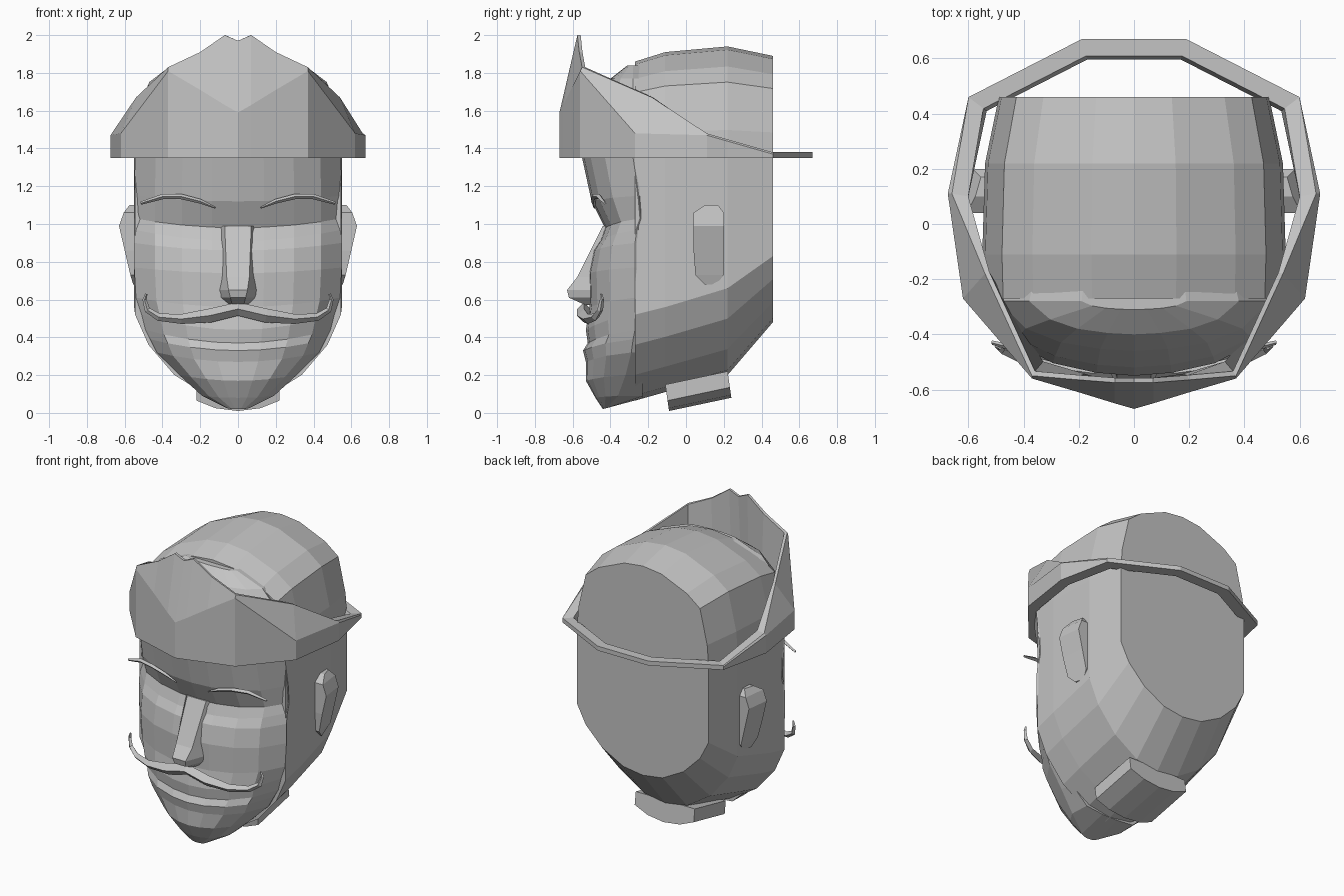
import bpy, bmesh
from mathutils import Vector

default_cube = bpy.data.objects.get("Cube")
if default_cube:
    bpy.data.objects.remove(default_cube, do_unlink=True)

grey = bpy.data.materials.new("plain_grey")
grey.use_nodes = True
colour = (0.55, 0.55, 0.55, 1)
grey.diffuse_color = colour
grey.node_tree.nodes["Principled BSDF"].inputs["Base Color"].default_value = colour


def loft(name, rings, loop=False):
    """Bridge closed rings of points, with end caps or joined end to end."""
    bm = bmesh.new()
    rows = [[bm.verts.new(point) for point in ring] for ring in rings]
    following = rows[1:] + rows[:1] if loop else rows[1:]
    for low, high in zip(rows, following):
        count = len(low)
        for i in range(count):
            j = (i + 1) % count
            bm.faces.new((low[i], low[j], high[j], high[i]))
    if not loop:
        bm.faces.new(rows[0])
        bm.faces.new(rows[-1])
    bmesh.ops.recalc_face_normals(bm, faces=bm.faces)
    mesh = bpy.data.meshes.new(name)
    bm.to_mesh(mesh)
    bm.free()
    mesh.materials.append(grey)
    part = bpy.data.objects.new(name, mesh)
    bpy.context.collection.objects.link(part)


def mirrored(half):
    """Complete a half ring whose first and last points lie on x = 0."""
    return half + [Vector((-p[0], p[1], p[2])) for p in reversed(half[1:-1])]


def mix(a, b, t):
    return a + (b - a) * t


# Cranium: sections from front to back, arched on top and rounded underneath
HAT_LINE = 1.35
under_curve = ((0, 0), (.3, .06), (.62, .3), (.87, .65), (1, 1))
dome_curve = ((1, 0), (.98, .25), (.87, .68), (.67, .82), (.28, .97), (0, 1))


def cranium_section(y, bottom, jaw, top, wide):
    half = [Vector((wide * u, y, mix(bottom, jaw, v))) for u, v in under_curve]
    half += [Vector((wide * u, y, mix(HAT_LINE, top, v))) for u, v in dome_curve]
    return mirrored(half)


loft("cranium", [cranium_section(*row) for row in (
    (-.27, .065, .52, 1.86, .545),
    (-.11, .11, .56, 1.91, .55),
    (.22, .2, .66, 1.94, .54),
    (.46, .48, .83, 1.89, .49),
)])

# Face: height, front depth, temple depth, half width, rise towards the sides
face_rows = [
    (.02, -.44, -.42, .06, 0),
    (.08, -.48, -.36, .19, .01),
    (.17, -.53, -.32, .31, .03),
    (.27, -.53, -.29, .43, .05),
    (.33, -.545, -.28, .465, .06),
    (.37, -.52, -.27, .49, .07),
    (.44, -.53, -.27, .51, .08),
    (.56, -.51, -.27, .54, .05),
    (.74, -.515, -.27, .55, .03),
    (.86, -.49, -.27, .55, .04),
    (.91, -.455, -.26, .55, .06),
    (.98, -.43, -.24, .55, .05),
    (1.12, -.5, -.25, .55, .03),
    (HAT_LINE, -.55, -.28, .545, 0),
    (1.5, -.52, -.28, .53, 0),
    (1.65, -.46, -.28, .49, 0),
    (1.77, -.4, -.28, .38, 0),
    (1.84, -.31, -.28, .19, 0),
]


def face_ring(z, front, temple, wide, rise):
    half = [Vector((0, front, z))]
    for across, depth in ((.25, .04), (.54, .17), (.8, .45), (1, 1)):
        half.append(Vector((wide * across, mix(front, temple, depth), z)))
    half += [Vector((wide * .97, -.23, z)), Vector((0, -.23, z))]
    for point in half:
        # Smile and cheeks lift sideways; nothing hangs below the sloping jaw
        point.z += rise * (point.x / wide) ** 2
        point.z = max(point.z, .02 + (point.y + .44) * .27)
    return mirrored(half)


loft("face", [face_ring(*row) for row in face_rows])

# Nose: height, ridge depth, ridge half width, base half width
nose_rings = []
for z, ridge, top, base in ((.99, -.44, .07, .09), (.72, -.575, .06, .115),
                            (.65, -.63, .05, .13), (.61, -.62, .04, .125), (.57, -.53, .03, .09)):
    nose_rings.append([(-base, -.42, z), (-top, ridge, z), (top, ridge, z), (base, -.42, z)])
loft("nose", nose_rings)

# Neck stub: a slab curved across its bottom, leaning with the underside
neck_outline = ((-.22, .055), (-.12, .015), (0, 0), (.12, .015), (.22, .055),
                (.22, .14), (-.22, .14))
loft("neck", [[(x, y - up * .14, z + up) for x, up in neck_outline]
              for y, z in ((-.09, .01), (.24, .08))])

# Ears: outline rows of height, front edge, back edge and outward reach
for side, label in ((1, "left"), (-1, "right")):
    ear_rings = []
    for z, near, far, reach in ((.68, .1, .16, .555), (.73, .05, .2, .57), (.86, .04, .2, .6),
                                (.99, .04, .2, .63), (1.06, .04, .2, .605), (1.1, .1, .17, .575)):
        ear_rings.append([(side * .5, near, z), (side * reach, near, z),
                          (side * (reach - .02), far, z), (side * .5, far, z)])
    loft(label + "_ear", ear_rings)

# Hat band: outer corner x, y, crease height, then the top edge x, y, z
hat_half = [
    (0, -.67, 1.59, 0, -.575, 1.97),
    (.07, -.65, 1.63, .07, -.575, 2),
    (.2, -.61, 1.71, .2, -.565, 1.91),
    (.37, -.56, 1.81, .37, -.55, 1.83),
    (.62, -.27, 1.48, .54, -.18, 1.67),
    (.675, .11, 1.47, .66, .11, 1.48),
    (.6, .46, 1.37, .6, .46, 1.38),
    (.19, .67, 1.37, .19, .67, 1.38),
]


def hat_section(x, y, crease, top_x, top_y, top_z):
    rim = .97 if y < 0 else .91
    return [Vector(p) for p in ((x, y, HAT_LINE), (x, y, crease), (top_x, top_y, top_z),
                                (top_x * rim, top_y * rim, top_z), (x * .89, y * .89, HAT_LINE))]


sections = [hat_section(*row) for row in hat_half]
sections += [[Vector((-p.x, p.y, p.z)) for p in s] for s in reversed(sections[1:])]
loft("hat_band", sections, loop=True)


def hair(name, path):
    """Tapered four sided strand along (x, y, z, radius) points."""
    rings = []
    for i, (x, y, z, radius) in enumerate(path):
        before, after = path[max(i - 1, 0)], path[min(i + 1, len(path) - 1)]
        run = Vector(after[:3]) - Vector(before[:3])
        out = Vector((0, -radius, 0))
        up = run.cross(out).normalized() * radius
        centre = Vector((x, y, z))
        rings.append([centre + up, centre + out, centre - up, centre - out])
    loft(name, rings)


def flip(path):
    return [(-x, y, z, r) for x, y, z, r in path]


# Moustache with curled ends, in one strand
curl = [(0, -.54, .55, .036), (.15, -.54, .515, .037), (.3, -.52, .497, .026),
        (.42, -.48, .507, .02), (.48, -.455, .545, .016), (.495, -.445, .6, .011),
        (.485, -.45, .63, .006)]
hair("moustache", flip(curl[:0:-1]) + curl)

# Thin arched eyebrows
arch = [(.12, -.485, 1.085, .004), (.2, -.49, 1.12, .012), (.3, -.485, 1.145, .014),
        (.4, -.46, 1.145, .014), (.515, -.43, 1.11, .008)]
hair("left_eyebrow", arch)
hair("right_eyebrow", flip(arch))
